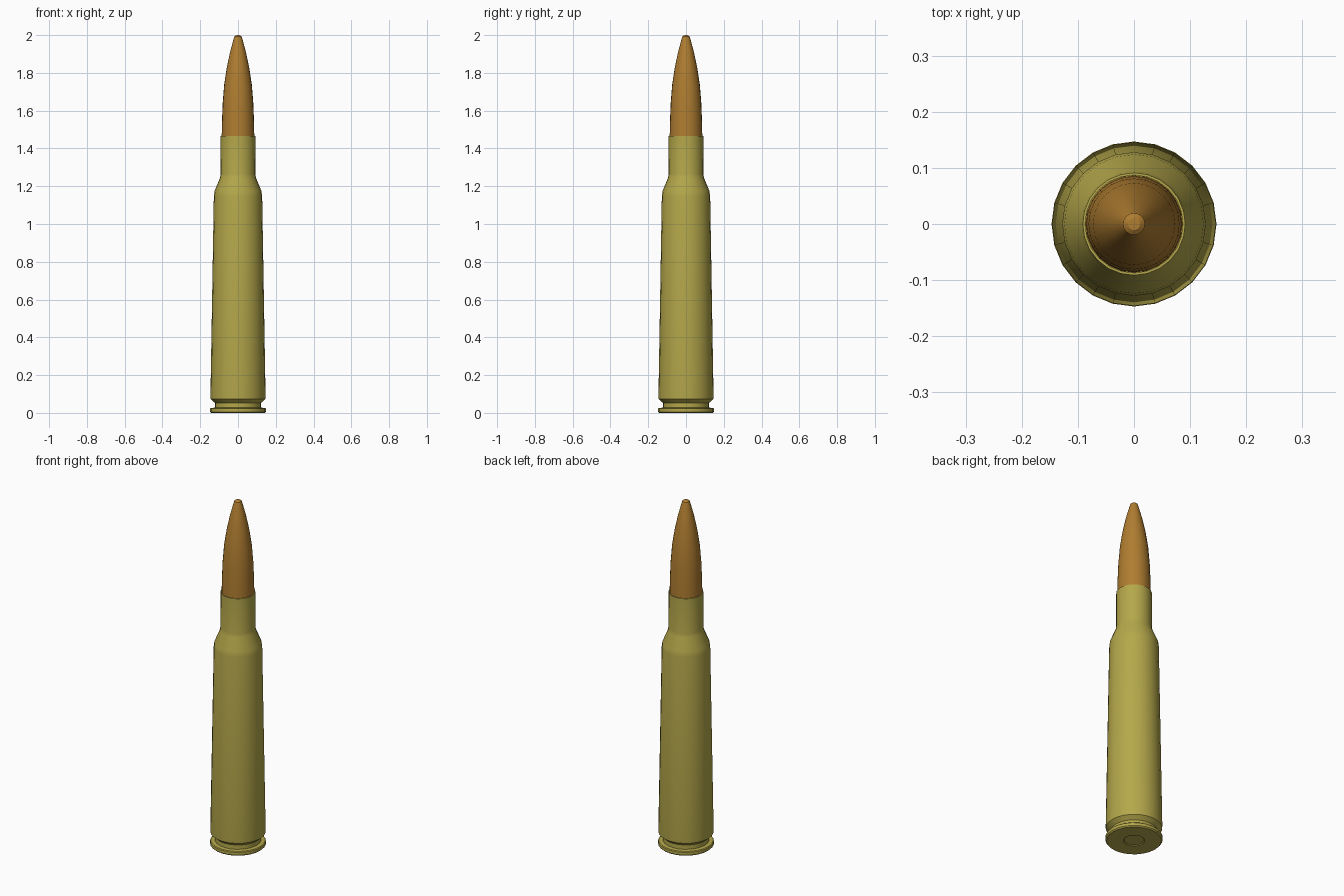
import bpy
import bmesh
from math import cos, sin, tau, radians

SIDES = 24

cube = bpy.data.objects.get("Cube")
if cube:
    bpy.data.objects.remove(cube, do_unlink=True)


def make_material(name, rgb):
    mat = bpy.data.materials.new(name)
    mat.use_nodes = True
    color = (*rgb, 1.0)
    mat.diffuse_color = color
    mat.node_tree.nodes["Principled BSDF"].inputs["Base Color"].default_value = color
    return mat


def lathe(name, profile, mat):
    """Turn a (radius, height) profile around z; radius 0 makes a pole."""
    bm = bmesh.new()
    rings = []
    for r, z in profile:
        if r == 0:
            rings.append([bm.verts.new((0, 0, z))] * SIDES)
        else:
            rings.append([bm.verts.new((r * cos(tau * i / SIDES), r * sin(tau * i / SIDES), z))
                          for i in range(SIDES)])
    for low, high in zip(rings, rings[1:]):
        for i in range(SIDES):
            j = (i + 1) % SIDES
            corners = list(dict.fromkeys((low[i], low[j], high[j], high[i])))
            bm.faces.new(corners)
    bmesh.ops.recalc_face_normals(bm, faces=bm.faces)
    mesh = bpy.data.meshes.new(name)
    bm.to_mesh(mesh)
    bm.free()
    mesh.materials.append(mat)
    obj = bpy.data.objects.new(name, mesh)
    bpy.context.collection.objects.link(obj)
    bpy.ops.object.select_all(action='DESELECT')
    obj.select_set(True)
    bpy.context.view_layer.objects.active = obj
    bpy.ops.object.shade_smooth_by_angle(angle=radians(30))
    return obj


brass = make_material("brass", (0.46, 0.39, 0.07))
copper = make_material("copper", (0.43, 0.205, 0.03))

# Case: recessed base centre, rim, groove, tapered body, shoulder, neck
lathe("case", [
    (0, 0.004), (0.051, 0.004), (0.055, 0.0),
    (0.141, 0.0), (0.147, 0.006), (0.147, 0.022), (0.143, 0.026),
    (0.122, 0.028), (0.122, 0.053), (0.145, 0.073), (0.146, 0.083),
    (0.128, 1.145), (0.124, 1.175), (0.095, 1.245), (0.092, 1.265),
    (0.0915, 1.467), (0.087, 1.467), (0.087, 1.44), (0, 1.44),
], brass)

# Pointed tip with a small rounded nose
lathe("tip", [
    (0, 1.45), (0.0865, 1.45), (0.085, 1.54), (0.081, 1.64), (0.073, 1.74),
    (0.059, 1.83), (0.042, 1.91), (0.023, 1.981), (0.019, 1.993),
    (0.011, 1.999), (0, 2.0),
], copper)
